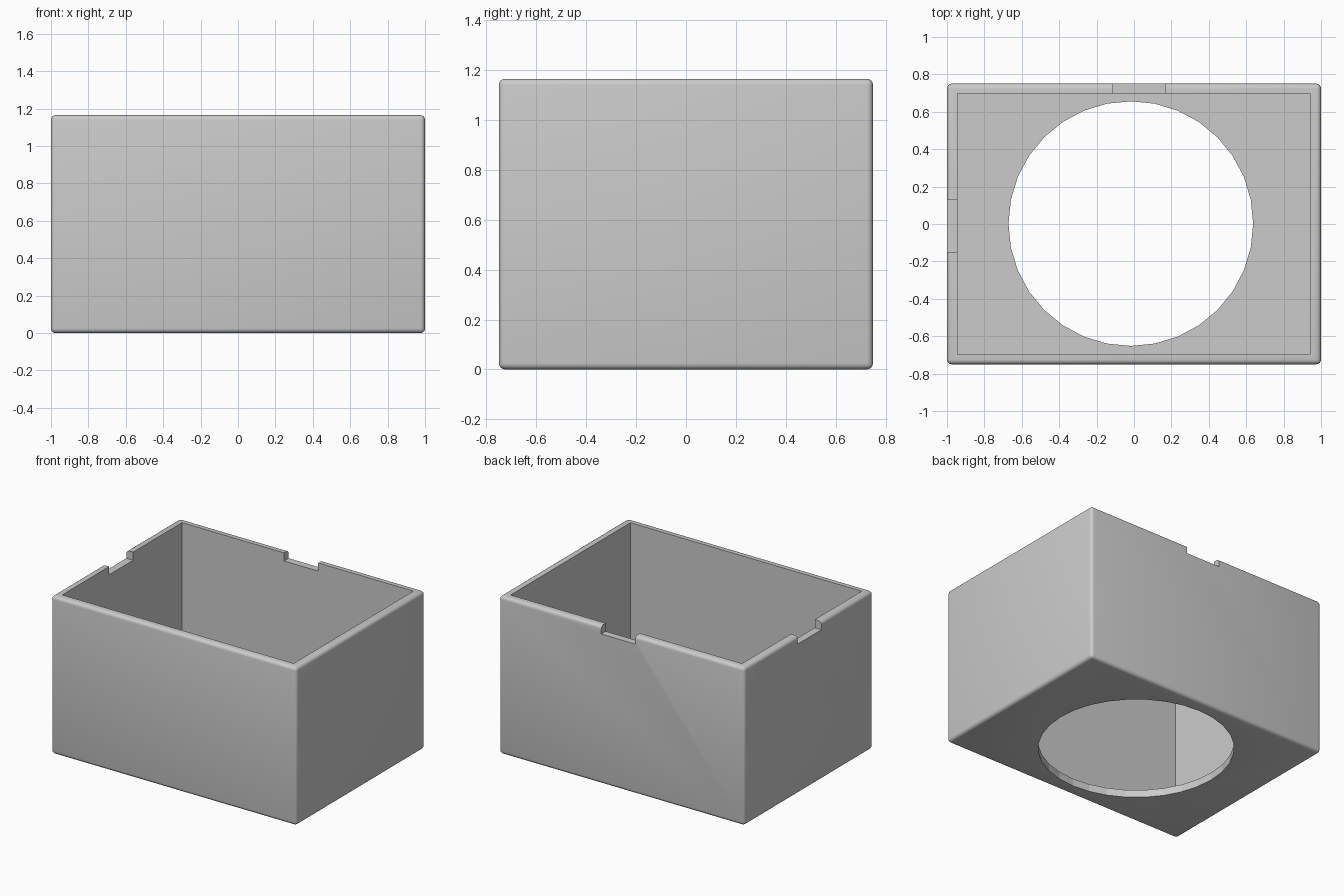
import bpy

cube = bpy.data.objects.get("Cube")
if cube:
    bpy.data.objects.remove(cube, do_unlink=True)

HEIGHT = 1.165
FLOOR = 0.055
NOTCH_DEPTH = 0.06

grey = bpy.data.materials.new("light grey")
grey.use_nodes = True
grey.diffuse_color = (0.6, 0.6, 0.6, 1)
grey.node_tree.nodes["Principled BSDF"].inputs["Base Color"].default_value = (0.6, 0.6, 0.6, 1)


def box(name, low, high):
    """Axis-aligned box between two corners."""
    bpy.ops.mesh.primitive_cube_add(size=1, location=[(a + b) / 2 for a, b in zip(low, high)])
    obj = bpy.context.object
    obj.name = name
    obj.scale = [b - a for a, b in zip(low, high)]
    bpy.ops.object.transform_apply(location=True, rotation=False, scale=True)
    obj.data.materials.append(grey)
    return obj


def apply(obj, modifier):
    bpy.context.view_layer.objects.active = obj
    bpy.ops.object.modifier_apply(modifier=modifier.name)


def cut(obj, cutter):
    """Subtract the cutter, then discard it."""
    cutter.hide_render = True
    mod = obj.modifiers.new("cut", "BOOLEAN")
    mod.operation = "DIFFERENCE"
    mod.solver = "EXACT"
    mod.object = cutter
    apply(obj, mod)
    bpy.data.objects.remove(cutter, do_unlink=True)


# Outer block with softly rounded edges
case = box("open_case", (-1, -0.75, 0), (1, 0.75, HEIGHT))
bevel = case.modifiers.new("rounded edges", "BEVEL")
bevel.width = 0.025
bevel.segments = 4
apply(case, bevel)

# Cavity, open at the top
cut(case, box("cavity", (-0.945, -0.697, FLOOR), (0.942, 0.697, HEIGHT + 0.2)))

# Rim notches in the back wall and the -x wall
base = HEIGHT - NOTCH_DEPTH
cut(case, box("back_notch", (-0.112, 0.6, base), (0.166, 0.9, HEIGHT + 0.2)))
cut(case, box("side_notch", (-1.2, -0.15, base), (-0.85, 0.128, HEIGHT + 0.2)))

# Round opening through the floor
bpy.ops.mesh.primitive_cylinder_add(vertices=32, radius=0.654, depth=0.4, location=(-0.017, 0.002, 0))
hole = bpy.context.object
hole.name = "floor_opening"
hole.data.materials.append(grey)
cut(case, hole)

# Smooth rounded edges, crisp cut edges
bpy.ops.object.select_all(action="DESELECT")
case.select_set(True)
bpy.context.view_layer.objects.active = case
bpy.ops.object.shade_smooth_by_angle(angle=0.6)
# The opening keeps its faceted wall
for face in case.data.polygons:
    c = face.center
    if abs(face.normal.z) < 0.1 and 0 < c.z < FLOOR and abs(c.x) < 0.9 and abs(c.y) < 0.7:
        face.use_smooth = False
